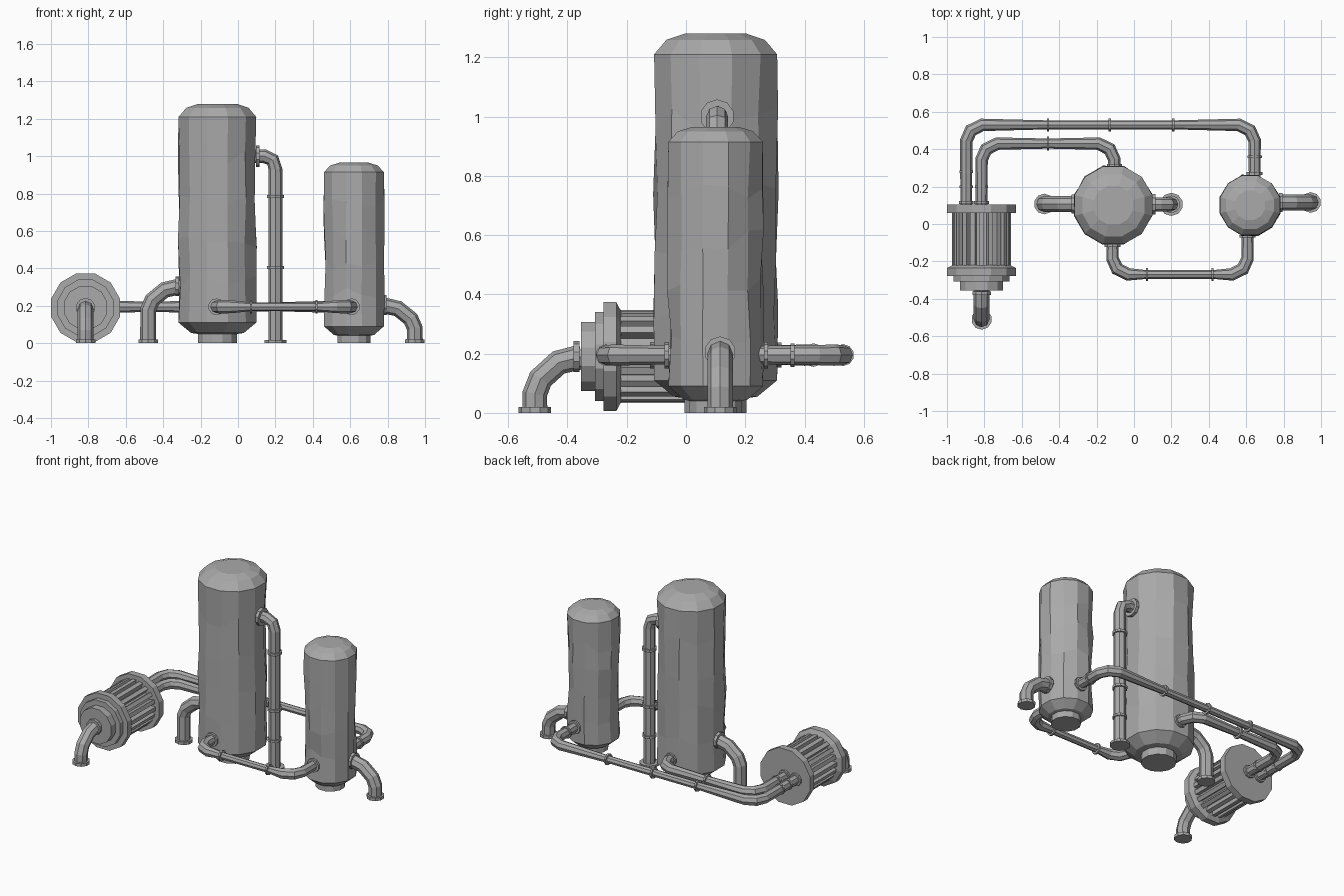
import bpy, bmesh, math, random
from mathutils import Vector, Matrix

random.seed(4)
cube = bpy.data.objects.get("Cube")
if cube:
    bpy.data.objects.remove(cube, do_unlink=True)

grey = bpy.data.materials.new("plain_grey")
grey.use_nodes = True
colour = (0.4, 0.4, 0.4, 1)
grey.diffuse_color = colour
grey.node_tree.nodes["Principled BSDF"].inputs["Base Color"].default_value = colour


def finish(name, bm, matrix=None):
    bmesh.ops.recalc_face_normals(bm, faces=bm.faces)
    if matrix:
        bm.transform(matrix)
    mesh = bpy.data.meshes.new(name)
    bm.to_mesh(mesh)
    bm.free()
    mesh.materials.append(grey)
    obj = bpy.data.objects.new(name, mesh)
    bpy.context.collection.objects.link(obj)
    return obj


def along(point, direction):
    """Matrix that moves the local z axis onto a direction at a point."""
    turn = Vector(direction).to_track_quat("Z", "Y").to_matrix().to_4x4()
    return Matrix.Translation(point) @ turn


def lathe(name, profile, sides, matrix, dents=()):
    """Capped revolved profile of (radius, height); dented rings get jitter."""
    bm = bmesh.new()
    rings = []
    for i, (r, z) in enumerate(profile):
        ring = []
        for k in range(sides):
            a = math.tau * (k + 0.5) / sides
            wobble = random.uniform(-0.013, 0.005) if i in dents else 0
            lift = random.uniform(-0.04, 0.04) if i in dents else 0
            ring.append(bm.verts.new(((r + wobble) * math.cos(a),
                                      (r + wobble) * math.sin(a), z + lift)))
        rings.append(ring)
    for low, high in zip(rings, rings[1:]):
        for k in range(sides):
            n = (k + 1) % sides
            bm.faces.new((low[k], low[n], high[n], high[k]))
    bm.faces.new(rings[0])
    bm.faces.new(rings[-1])
    return finish(name, bm, matrix)


def collar(name, point, direction, radius, width):
    """Short ring centred on a pipe."""
    h = width / 2
    return lathe(name, [(radius, -h), (radius, h)], 10, along(point, direction))


def pipe(name, points, thin=None, thin_at=()):
    """Eight-sided tube; points are (x, y, z, radius)."""
    curve = bpy.data.curves.new(name, "CURVE")
    curve.dimensions = "3D"
    curve.bevel_depth = 1
    curve.bevel_resolution = 2
    curve.use_fill_caps = True
    spline = curve.splines.new("POLY")
    spline.points.add(len(points) - 1)
    for p, (x, y, z, r) in zip(spline.points, points):
        p.co = (x, y, z, 1)
        p.radius = r
    curve.materials.append(grey)
    obj = bpy.data.objects.new(name, curve)
    bpy.context.collection.objects.link(obj)
    bpy.ops.object.select_all(action="DESELECT")
    obj.select_set(True)
    bpy.context.view_layer.objects.active = obj
    bpy.ops.object.convert(target="MESH")
    for face in bpy.context.object.data.polygons:
        face.use_smooth = False


# Tanks: foot, sloped base, dented wall and domed top
def tank(name, x, y, r, foot, base, shoulder, top):
    wall = [(r, base + (shoulder - base) * t) for t in (0.2, 0.4, 0.6, 0.8)]
    profile = [(foot, 0), (foot, base * 0.45), (r * 0.68, base * 0.5), (r, base),
               *wall, (r, shoulder),
               (r * 0.8, shoulder + (top - shoulder) * 0.7), (r * 0.5, top)]
    lathe(name, profile, 12, Matrix.Translation((x, y, 0)), dents=range(4, 8))


tank("large_tank", -0.11, 0.10, 0.215, 0.108, 0.11, 1.21, 1.28)
tank("small_tank", 0.62, 0.10, 0.165, 0.092, 0.09, 0.915, 0.965)

# Motor: stepped front end, core, back flange and cooling fins
PX, PZ = -0.815, 0.19
motor = along((PX, 0, PZ), (0, -1, 0))
lathe("motor_back_flange", [(0.19, -0.105), (0.19, -0.06)], 12, motor)
lathe("motor_core", [(0.125, -0.07), (0.125, 0.25)], 16, motor)
lathe("motor_front_end", [(0.16, 0.22), (0.19, 0.235), (0.19, 0.278), (0.155, 0.278),
                          (0.155, 0.307), (0.12, 0.307), (0.12, 0.355)], 12, motor)
bm = bmesh.new()
FINS = 20
for i in range(FINS):
    place = (Matrix.Rotation(math.tau * i / FINS, 4, "Z")
             @ Matrix.Translation((0.137, 0, 0.085))
             @ Matrix.Diagonal((0.04, 0.026, 0.31, 1)))
    bmesh.ops.create_cube(bm, size=1, matrix=place)
finish("motor_fins", bm, motor)


# Elbows that run out of a vessel and turn down to the ground
def elbow(name, start, out, reach, z, r):
    out, start = Vector(out), Vector(start)
    steps = [(0, z), (reach * 0.5, z - 0.02), (reach * 0.88, z - 0.075),
             (reach, z - 0.125), (reach, 0.005)]
    pipe(name, [(*(start + out * d + Vector((0, 0, h))), r) for d, h in steps])
    end = start + out * reach
    collar(name + "_foot", end + Vector((0, 0, 0.01)), (0, 0, 1), 0.055, 0.02)
    collar(name + "_flange", start + out * 0.02 + Vector((0, 0, z)), out, r + 0.01, 0.02)


elbow("motor_elbow", (PX, -0.35, 0), (0, -1, 0), 0.16, 0.19, 0.042)
elbow("large_tank_elbow", (-0.305, 0.107, 0), (-1, 0, 0), 0.175, 0.305, 0.043)
elbow("small_tank_elbow", (0.765, 0.115, 0), (1, 0, 0), 0.18, 0.205, 0.043)

# Tall riser beside the large tank
R = 0.037
pipe("riser", [(0.06, 0.105, 1.0, R), (0.14, 0.105, 1.0, R), (0.185, 0.105, 0.98, R),
               (0.2, 0.105, 0.93, R), (0.2, 0.105, 0.005, R)])
collar("riser_flange", (0.105, 0.105, 1.0), (1, 0, 0), 0.058, 0.02)
for z, r in ((0.01, 0.062), (0.2, 0.045), (0.405, 0.047), (0.785, 0.047)):
    collar("riser_collar", (0.2, 0.105, z), (0, 0, 1), r, 0.016)


# Level pipe runs: thick at the bends, slimmer in the middle
def level_run(name, x0, x1, y_start, y_end, y_run, rings, slim):
    z, s = 0.195, math.copysign(1, y_run)
    a, b = y_run - s * 0.085, y_run - s * 0.03
    left = [(x0, y_start, z, 0.031), (x0, a, z, 0.034), (x0 + 0.025, b, z, 0.036),
            (x0 + 0.085, y_run, z, 0.034)]
    right = [(x1 - 0.085, y_run, z, 0.034), (x1 - 0.025, b, z, 0.036),
             (x1, a, z, 0.034), (x1, y_end, z, 0.031)]
    middle = [(x, y_run, z, slim) for x in rings]
    pipe(name, left + middle + right)
    for x in rings:
        collar(name + "_collar", (x, y_run, z), (1, 0, 0), slim + 0.013, 0.012)


level_run("front_run", -0.115, 0.607, -0.08, -0.04, -0.27, (0.07, 0.42), 0.023)
level_run("outer_back_run", -0.897, 0.645, 0.08, 0.24, 0.53, (-0.46, -0.13, 0.21), 0.024)
level_run("inner_back_run", -0.815, -0.105, 0.08, 0.28, 0.43, (-0.46,), 0.027)

# Collars and flanges on the short legs
for x, y, r in ((-0.897, 0.28, 0.037), (-0.897, 0.2, 0.037), (-0.897, 0.115, 0.042),
                (-0.815, 0.2, 0.037), (-0.815, 0.115, 0.042), (0.645, 0.36, 0.04),
                (0.645, 0.27, 0.045), (-0.105, 0.315, 0.042), (-0.115, -0.115, 0.045),
                (0.607, -0.065, 0.045)):
    collar("leg_collar", (x, y, 0.195), (0, 1, 0), r, 0.014)
